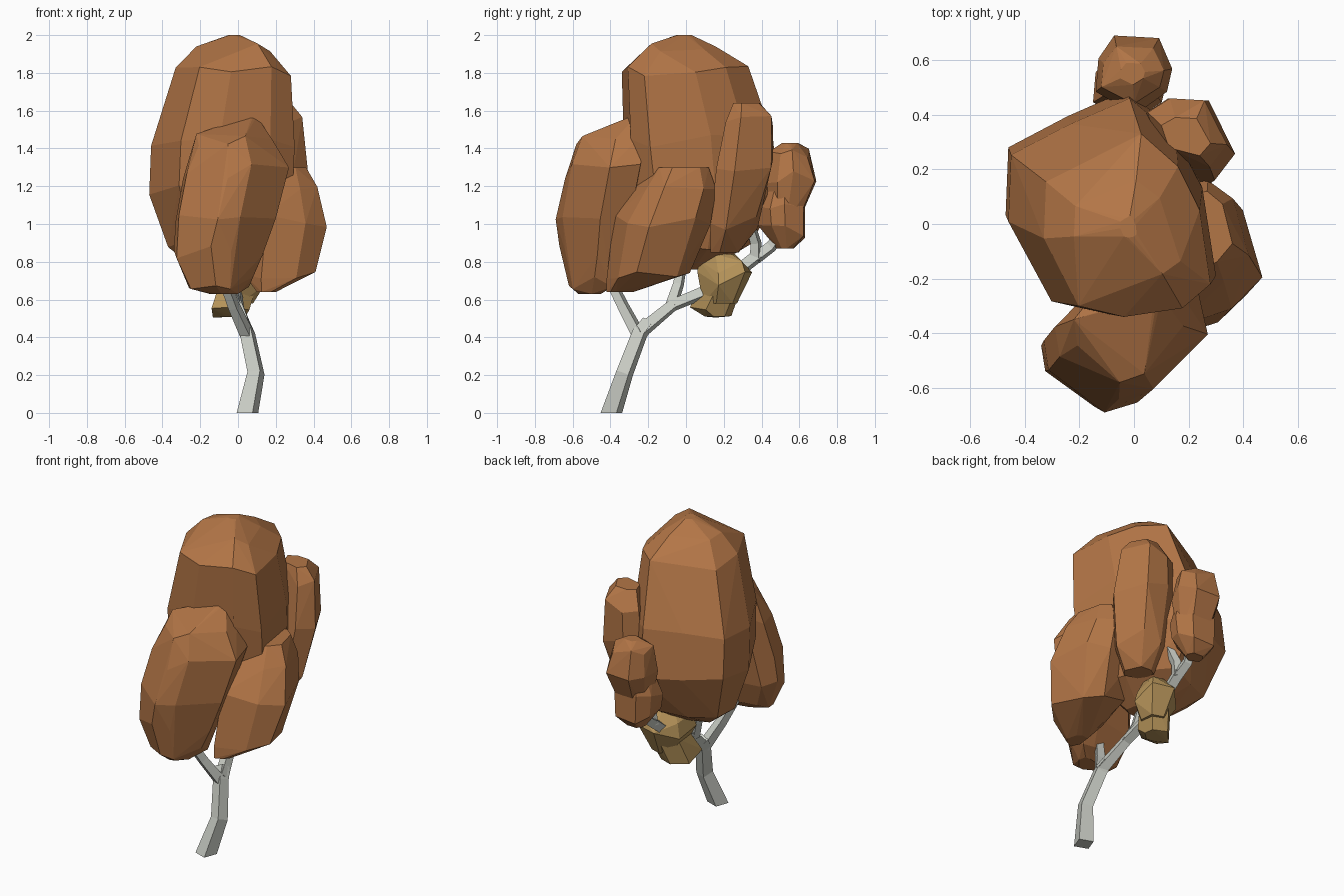
import bpy, bmesh, math, random
from mathutils import Vector

random.seed(4)


def material(name, rgb):
    m = bpy.data.materials.new(name)
    m.diffuse_color = (*rgb, 1)
    return m


RUST = material("rust leaves", (0.45, 0.18, 0.062))
GOLD = material("golden leaves", (0.46, 0.29, 0.10))
BARK = material("pale bark", (0.58, 0.60, 0.55))


def finish(bm, name, mat):
    bmesh.ops.recalc_face_normals(bm, faces=bm.faces)
    me = bpy.data.meshes.new(name)
    bm.to_mesh(me)
    bm.free()
    me.materials.append(mat)
    bpy.context.collection.objects.link(bpy.data.objects.new(name, me))


def clump(name, mat, plan, rings):
    """Faceted leaf clump: hull around one plan outline, fitted at each height
    into the bounds (z, x0, x1, y0, y1)."""
    bm = bmesh.new()
    xs, ys = [p[0] for p in plan], [p[1] for p in plan]
    for i, (z, x0, x1, y0, y1) in enumerate(rings):
        inner = 0 < i < len(rings) - 1
        for px, py in plan:
            u = (px - min(xs)) / (max(xs) - min(xs))
            v = (py - min(ys)) / (max(ys) - min(ys))
            dz = random.uniform(-0.04, 0.04) if inner else 0
            bm.verts.new((x0 + u * (x1 - x0), y0 + v * (y1 - y0), z + dz))
    res = bmesh.ops.convex_hull(bm, input=bm.verts)
    junk = {e for e in res["geom_interior"] + res["geom_unused"]
            if isinstance(e, bmesh.types.BMVert)}
    bmesh.ops.delete(bm, geom=list(junk), context='VERTS')
    bmesh.ops.dissolve_limit(bm, angle_limit=math.radians(3),
                             verts=bm.verts, edges=bm.edges)
    finish(bm, name, mat)


def limb(name, path, sides=4):
    """Tapering branch along points given as (x, y, z, radius)."""
    bm = bmesh.new()
    P = [Vector(p[:3]) for p in path]
    loops = []
    for i, p in enumerate(P):
        t = (P[min(i + 1, len(P) - 1)] - P[max(i - 1, 0)]).normalized()
        if p.z == 0:
            t = Vector((0, 0, 1))
        u = (Vector((1, 0, 0)) - t * t.x).normalized()
        v = t.cross(u)
        loop = []
        for k in range(sides):
            a = math.radians(25) + 2 * math.pi * k / sides
            loop.append(bm.verts.new(p + path[i][3] * (u * math.cos(a) + v * math.sin(a))))
        loops.append(loop)
    for a, b in zip(loops, loops[1:]):
        for k in range(sides):
            j = (k + 1) % sides
            bm.faces.new((a[k], a[j], b[j], b[k]))
    bm.faces.new(loops[0])
    bm.faces.new(loops[-1])
    finish(bm, name, BARK)


# Trunk and branches
limb("trunk", [(0.05, -0.395, 0, 0.063), (0.095, -0.325, 0.21, 0.05),
               (0.05, -0.245, 0.42, 0.046), (0.03, -0.2, 0.48, 0.04)])
limb("front_branch", [(0.05, -0.25, 0.41, 0.04), (-0.02, -0.33, 0.56, 0.034),
                      (-0.08, -0.41, 0.72, 0.03)])
limb("back_branch", [(0.05, -0.24, 0.43, 0.042), (0.0, -0.07, 0.57, 0.035),
                     (-0.01, 0.1, 0.64, 0.037), (-0.02, 0.3, 0.77, 0.038),
                     (-0.02, 0.39, 0.84, 0.038)])
limb("middle_branch", [(0.0, -0.08, 0.56, 0.036), (-0.05, -0.04, 0.68, 0.032),
                       (-0.08, -0.01, 0.85, 0.028)])
limb("back_twig_upper", [(-0.02, 0.37, 0.81, 0.036), (-0.01, 0.37, 0.9, 0.032),
                         (0.02, 0.34, 1.0, 0.026)])
limb("back_twig_lower", [(-0.02, 0.37, 0.82, 0.036), (-0.03, 0.45, 0.88, 0.034),
                         (-0.01, 0.5, 0.95, 0.026)])

# Large central crown
clump("main_crown", RUST,
      [(-0.46, 0.28), (-0.24, 0.40), (-0.02, 0.50), (0.15, 0.35), (0.25, 0.15),
       (0.30, -0.19), (0.17, -0.30), (-0.10, -0.34), (-0.31, -0.29), (-0.47, 0.02)],
      [(0.76, -0.22, 0.02, -0.08, 0.12), (0.90, -0.37, 0.20, -0.20, 0.34),
       (1.18, -0.47, 0.29, -0.31, 0.49), (1.44, -0.46, 0.30, -0.33, 0.46),
       (1.80, -0.33, 0.28, -0.34, 0.33), (1.93, -0.22, 0.17, -0.20, 0.16),
       (2.00, -0.05, 0.01, -0.05, 0.03)])
# Front clump, leaning back and right
clump("front_clump", RUST,
      [(-0.34, -0.40), (-0.25, -0.31), (0.09, -0.25), (0.24, -0.25),
       (0.28, -0.43), (0.06, -0.65), (-0.08, -0.69), (-0.32, -0.52)],
      [(0.63, -0.15, 0.00, -0.57, -0.45), (0.68, -0.26, 0.08, -0.62, -0.39),
       (0.85, -0.34, 0.13, -0.67, -0.33), (1.05, -0.33, 0.20, -0.69, -0.29),
       (1.28, -0.29, 0.27, -0.64, -0.24), (1.44, -0.22, 0.18, -0.58, -0.23),
       (1.57, 0.05, 0.10, -0.29, -0.25)])
# Right clump
clump("right_clump", RUST,
      [(0.47, -0.21), (0.40, 0.07), (0.29, 0.16), (0.10, 0.12),
       (0.06, -0.20), (0.16, -0.42), (0.36, -0.34)],
      [(0.64, 0.10, 0.20, -0.42, -0.28), (0.75, 0.03, 0.41, -0.42, 0.02),
       (1.01, 0.05, 0.47, -0.38, 0.13), (1.22, 0.08, 0.42, -0.27, 0.16),
       (1.30, 0.15, 0.36, -0.18, 0.12)])
# Back right clump
clump("back_right_clump", RUST,
      [(0.05, 0.40), (0.14, 0.47), (0.28, 0.46), (0.37, 0.24), (0.30, 0.13),
       (0.10, 0.20)],
      [(0.85, 0.06, 0.22, 0.13, 0.28), (1.00, 0.04, 0.31, 0.13, 0.38),
       (1.30, 0.03, 0.37, 0.16, 0.46), (1.54, 0.05, 0.34, 0.21, 0.46),
       (1.64, 0.10, 0.28, 0.25, 0.39)])
# Rear clump, pinched in the middle
REAR = [(-0.15, 0.47), (-0.14, 0.60), (-0.08, 0.69), (0.09, 0.68),
        (0.14, 0.56), (0.12, 0.47), (0.0, 0.38)]
clump("rear_clump_upper", RUST, REAR, [
    (1.02, -0.10, 0.09, 0.44, 0.60), (1.25, -0.14, 0.14, 0.40, 0.69),
    (1.36, -0.12, 0.11, 0.44, 0.65), (1.43, -0.05, 0.04, 0.51, 0.59)])
clump("rear_clump_lower", RUST, REAR, [
    (0.87, -0.07, 0.04, 0.48, 0.57), (0.96, -0.14, 0.11, 0.38, 0.63),
    (1.08, -0.15, 0.12, 0.37, 0.63), (1.22, -0.10, 0.09, 0.43, 0.59)])
# Small golden clump, flared at the foot
GOLDEN = [(-0.14, 0.05), (-0.13, 0.22), (-0.02, 0.34), (0.12, 0.30),
          (0.14, 0.15), (0.0, 0.03)]
clump("golden_clump_upper", GOLD, GOLDEN, [
    (0.58, -0.06, 0.08, 0.09, 0.27), (0.71, -0.13, 0.14, 0.06, 0.35),
    (0.77, -0.11, 0.12, 0.07, 0.33), (0.84, -0.06, 0.06, 0.09, 0.26)])
clump("golden_clump_lower", GOLD, GOLDEN, [
    (0.51, -0.06, 0.04, 0.10, 0.22), (0.54, -0.14, 0.06, 0.02, 0.24),
    (0.68, -0.10, 0.10, 0.09, 0.30)])
